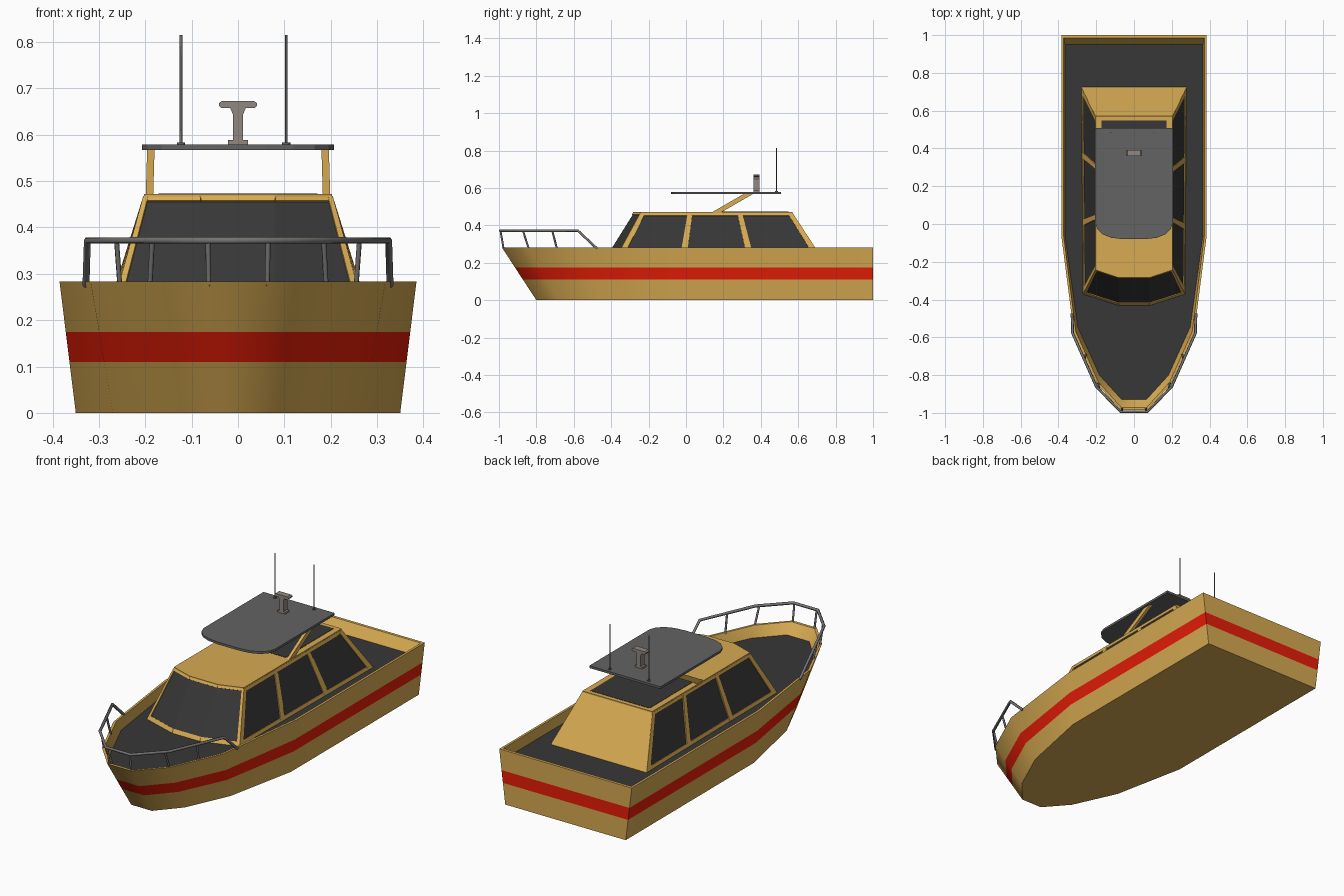
import bpy, bmesh, math
from mathutils import Vector

if "Cube" in bpy.data.objects:
    bpy.data.objects.remove(bpy.data.objects["Cube"])


def mat(name, r, g, b):
    m = bpy.data.materials.new(name)
    m.diffuse_color = (r, g, b, 1)
    m.use_nodes = True
    m.node_tree.nodes["Principled BSDF"].inputs["Base Color"].default_value = m.diffuse_color
    return m


TAN = mat("tan paint", 0.68, 0.405, 0.085)
RED = mat("red stripe", 0.80, 0.012, 0.002)
DARK = mat("dark deck and glass", 0.038, 0.038, 0.038)
GREY = mat("grey top", 0.125, 0.125, 0.125)
RAIL = mat("rail grey", 0.18, 0.175, 0.17)
METAL = mat("warm grey metal", 0.28, 0.245, 0.22)


def finish(name, bm, *mats):
    bmesh.ops.recalc_face_normals(bm, faces=bm.faces)
    me = bpy.data.meshes.new(name)
    bm.to_mesh(me)
    bm.free()
    for m in mats:
        me.materials.append(m)
    ob = bpy.data.objects.new(name, me)
    bpy.context.collection.objects.link(ob)
    return ob


def select(ob):
    bpy.ops.object.select_all(action='DESELECT')
    ob.select_set(True)
    bpy.context.view_layer.objects.active = ob


def loft(bm, loops, mids=None):
    """Join closed loops with quads and cap both ends."""
    rings = [[bm.verts.new(p) for p in lp] for lp in loops]
    n = len(rings[0])
    for k in range(len(rings) - 1):
        for i in range(n):
            j = (i + 1) % n
            f = bm.faces.new((rings[k][i], rings[k][j], rings[k + 1][j], rings[k + 1][i]))
            f.material_index = mids[k] if mids else 0
    bm.faces.new(rings[0])
    return bm.faces.new(rings[-1])


def prism(name, outline, z0, z1, m):
    bm = bmesh.new()
    loft(bm, [[(x, y, z) for x, y in outline] for z in (z0, z1)])
    return finish(name, bm, m)


def mirror(half):
    return half + [(-x, y) for x, y in reversed(half)]


def tube(name, pts, r, m):
    cu = bpy.data.curves.new(name, 'CURVE')
    cu.dimensions = '3D'
    cu.bevel_depth = r
    cu.bevel_resolution = 1
    cu.use_fill_caps = True
    sp = cu.splines.new('POLY')
    sp.points.add(len(pts) - 1)
    for p, q in zip(sp.points, pts):
        p.co = (*q, 1)
    cu.materials.append(m)
    ob = bpy.data.objects.new(name, cu)
    bpy.context.collection.objects.link(ob)
    select(ob)
    bpy.ops.object.convert(target='MESH')


# Hull: flared sides, stripe, rim, bulwark and sunken deck
TOP, DECK = 0.283, 0.23
hull_top = [(0.385, 1), (0.385, -0.06), (0.318, -0.58), (0.195, -0.85), (0.07, -0.985)]
hull_bot = [(0.35, 1), (0.35, -0.06), (0.27, -0.45), (0.165, -0.68), (0.06, -0.80)]


def section(z, sx=1.0, stern=1.0, bow=1.0):
    t = z / TOP
    half = [((a[0] + (b[0] - a[0]) * t) * sx,
             (a[1] + (b[1] - a[1]) * t) * (stern if a[1] > 0 else bow))
            for a, b in zip(hull_bot, hull_top)]
    return [(x, y, z) for x, y in mirror(half)]


bm = bmesh.new()
deck = loft(bm, [section(0), section(0.11), section(0.175), section(TOP),
                 section(TOP, 0.968, 0.985, 0.985), section(DECK, 0.965, 0.95, 0.978)],
            [0, 1, 0, 0, 0])
deck.material_index = 2
select(finish("hull", bm, TAN, RED, DARK))
bpy.ops.object.shade_smooth_by_angle(angle=math.radians(51))

# Cabin: dark glass core
ROOF = 0.465
base = [(0.275, 0.722), (0.266, -0.37), (0.08, -0.43)]
roof = [(0.2, 0.565), (0.2, -0.24), (0.08, -0.28)]
b3 = [Vector((x, y, DECK - 0.005)) for x, y in mirror(base)]
r3 = [Vector((x, y, ROOF)) for x, y in mirror(roof)]
bm = bmesh.new()
loft(bm, [b3, r3])
finish("cabin_glass", bm, DARK)

# Cabin frame: tan strips laid on each side of the core
bm = bmesh.new()


def strip(i, u0, u1, v0, v1, d=0.005):
    j = (i + 1) % 6
    at = lambda u, v: b3[i].lerp(b3[j], u).lerp(r3[i].lerp(r3[j], u), v)
    q = [at(u0, v0), at(u1, v0), at(u1, v1), at(u0, v1)]
    n = (q[1] - q[0]).cross(q[3] - q[0]).normalized() * d
    loft(bm, [[p - n for p in q], [p + n for p in q]])


for i in (0, 4):                       # side windows
    for u in (0.012, 0.345, 0.675, 0.988):
        strip(i, u - 0.016, u + 0.016, 0, 1)
    strip(i, 0, 1, 0, 0.09, 0.0045)
    strip(i, 0, 1, 0.94, 1, 0.0045)
for i in (1, 2, 3):                    # windscreen
    strip(i, 0, 1, 0, 0.09, 0.0045)
    strip(i, 0, 1, 0.96, 1, 0.0045)
strip(1, -0.02, 0.06, 0, 1)
strip(3, 0.94, 1.02, 0, 1)
strip(5, -0.008, 1.008, 0, 1)          # solid back
finish("cabin_frame", bm, TAN)

prism("cabin_roof", mirror([(x + 0.003, y * 1.01) for x, y in roof]), ROOF - 0.004, 0.472, TAN)
prism("roof_panel", mirror([(0.172, 0.548), (0.172, 0.15)]), 0.468, 0.4735, DARK)

# Hardtop with rounded front, on two raked struts
top = [(0.207, 0.507), (0.207, 0.01), (0.195, -0.025), (0.165, -0.055), (0.12, -0.073), (0.06, -0.08)]
prism("hardtop", mirror(top), 0.567, 0.579, GREY)
for s, side in ((1, "right"), (-1, "left")):
    bm = bmesh.new()
    loft(bm, [[(s * (x + dx), y, z) for y, z, x in
               ((0.135, 0.468, 0.183), (0.185, 0.468, 0.183), (0.36, 0.569, 0.18), (0.31, 0.569, 0.18))]
              for dx in (0, 0.016)])
    finish("strut_" + side, bm, TAN)

# Radar: front profile pushed through its depth
prof = mirror([(0.022, 0.578), (0.022, 0.589), (0.011, 0.589), (0.011, 0.644), (0.017, 0.658),
               (0.036, 0.658), (0.041, 0.663), (0.041, 0.668), (0.035, 0.673)])
bm = bmesh.new()
loft(bm, [[(x, y, z) for x, z in prof] for y in (0.36, 0.393)])
finish("radar", bm, METAL)

# Antennas
for x, side in ((0.104, "right"), (-0.123, "left")):
    tube("antenna_" + side, [(x, 0.483, 0.575), (x, 0.483, 0.815)], 0.0028, RAIL)
    tube("antenna_base_" + side, [(x, 0.483, 0.577), (x, 0.483, 0.583)], 0.009, GREY)

# Bow rail and posts
RZ = 0.372
half = [(0.328, -0.475, 0.275), (0.325, -0.578, RZ), (0.2, -0.86, RZ), (0.072, -0.993, RZ)]
tube("bow_rail", half + [(-x, y, z) for x, y, z in reversed(half)], 0.0075, RAIL)
posts = [((0.063, -0.975), (0.065, -0.992)), ((0.19, -0.84), (0.185, -0.872)),
         ((0.255, -0.69), (0.262, -0.715))]
for k, (a, b) in enumerate(posts):
    for s, side in ((1, "right"), (-1, "left")):
        tube("rail_post_%s_%d" % (side, k + 1),
             [(s * a[0], a[1], 0.275), (s * b[0], b[1], RZ)], 0.0055, RAIL)
